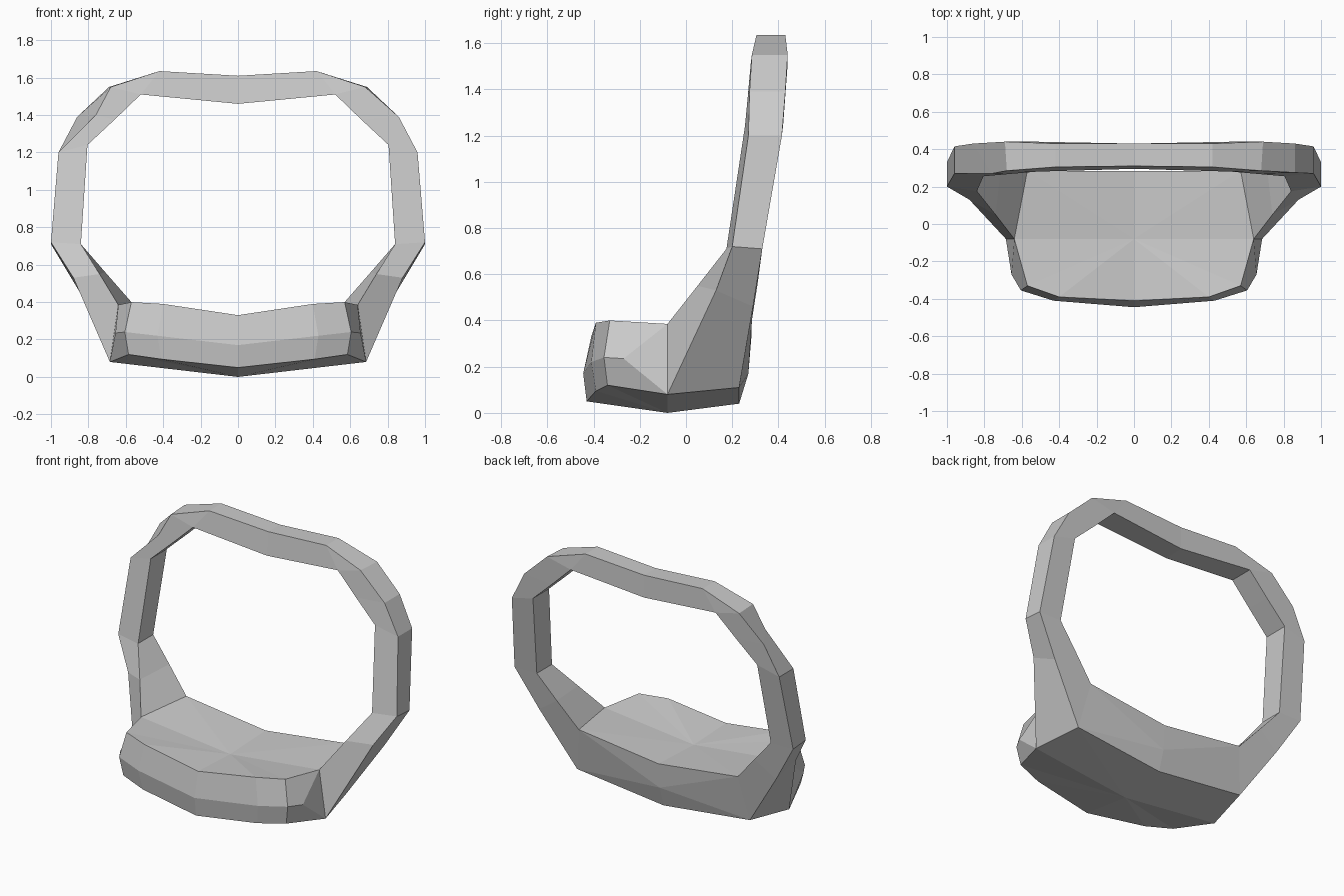
import bpy, bmesh

if "Cube" in bpy.data.objects:
    bpy.data.objects.remove(bpy.data.objects["Cube"])

bm = bmesh.new()


def face(*pts):
    unique = []
    for p in pts:
        if p not in unique:
            unique.append(p)
    if len(unique) > 2:
        bm.faces.new([bm.verts.new(p) for p in unique])


def strip(a, b, closed=False):
    """Join two rows of points with quads."""
    n = len(a)
    for i in range(n if closed else n - 1):
        j = (i + 1) % n
        face(a[i], a[j], b[j], b[i])


def build_half(s):
    def m(x, y, z):
        return (s * x, y, z)

    # Hoop sections: outer front, outer back, inner back, inner front
    dent = (0.76, 0.27, 1.40) if s < 0 else (0.86, 0.275, 1.39)
    hoop = [
        [(0, .31, 1.61), (0, .43, 1.61), (0, .43, 1.465), (0, .295, 1.46)],
        [(.42, .305, 1.635), (.42, .43, 1.635), (.52, .44, 1.51), (.52, .28, 1.51)],
        [(.68, .285, 1.55), (.69, .44, 1.55), (.52, .44, 1.51), (.52, .28, 1.51)],
        [dent, (.86, .43, 1.39), (.66, .43, 1.375), (.66, .268, 1.375)],
        [(.96, .27, 1.20), (.96, .415, 1.20), (.805, .42, 1.24), (.805, .255, 1.24)],
        [(1.0, .20, .72), (1.0, .33, .71), (.84, .33, .71), (.84, .175, .71)],
        [(.88, .13, .53), (.85, .29, .46), (.71, .31, .56), (.74, .05, .55)],
        [(.685, -.08, .08), (.62, .23, .11), (.57, .285, .40), (.64, -.08, .385)],
    ]
    hoop = [[m(*p) for p in sec] for sec in hoop]
    for a, b in zip(hoop, hoop[1:]):
        strip(a, b, True)
    of, ob, ib, inf = hoop[-1]

    # Front columns of the base: bottom, middle, top
    cols = [
        [m(0, -.43, .05), m(0, -.445, .17), m(0, -.41, .33)],
        [m(.41, -.39, .095), m(.43, -.41, .22), m(.40, -.39, .39)],
        [m(.585, -.34, .12), m(.605, -.355, .24), m(.57, -.33, .40)],
        [of, m(.655, -.27, .235), inf],
    ]
    for a, b in zip(cols, cols[1:]):
        strip(a, b)
    face(*cols[-1])

    # Back wall of the base
    back = [m(0, .23, .04), m(0, .27, .17), m(0, .283, .33)]
    face(back[0], back[1], ob)
    face(back[1], ib, ob)
    face(back[1], back[2], ib)

    # Underside and top as fans around their middles
    for level, mid, side in ((0, m(0, -.08, 0), [ob, back[0]]),
                             (2, m(0, -.08, .315), [ib, back[2]])):
        rim = [c[level] for c in cols] + side
        for a, b in zip(rim, rim[1:]):
            face(mid, a, b)


for side in (1, -1):
    build_half(side)

bmesh.ops.remove_doubles(bm, verts=bm.verts, dist=0.0005)
bmesh.ops.recalc_face_normals(bm, faces=bm.faces)
mesh = bpy.data.meshes.new("hoop_with_base")
bm.to_mesh(mesh)
bm.free()
obj = bpy.data.objects.new("hoop_with_base", mesh)
bpy.context.collection.objects.link(obj)
